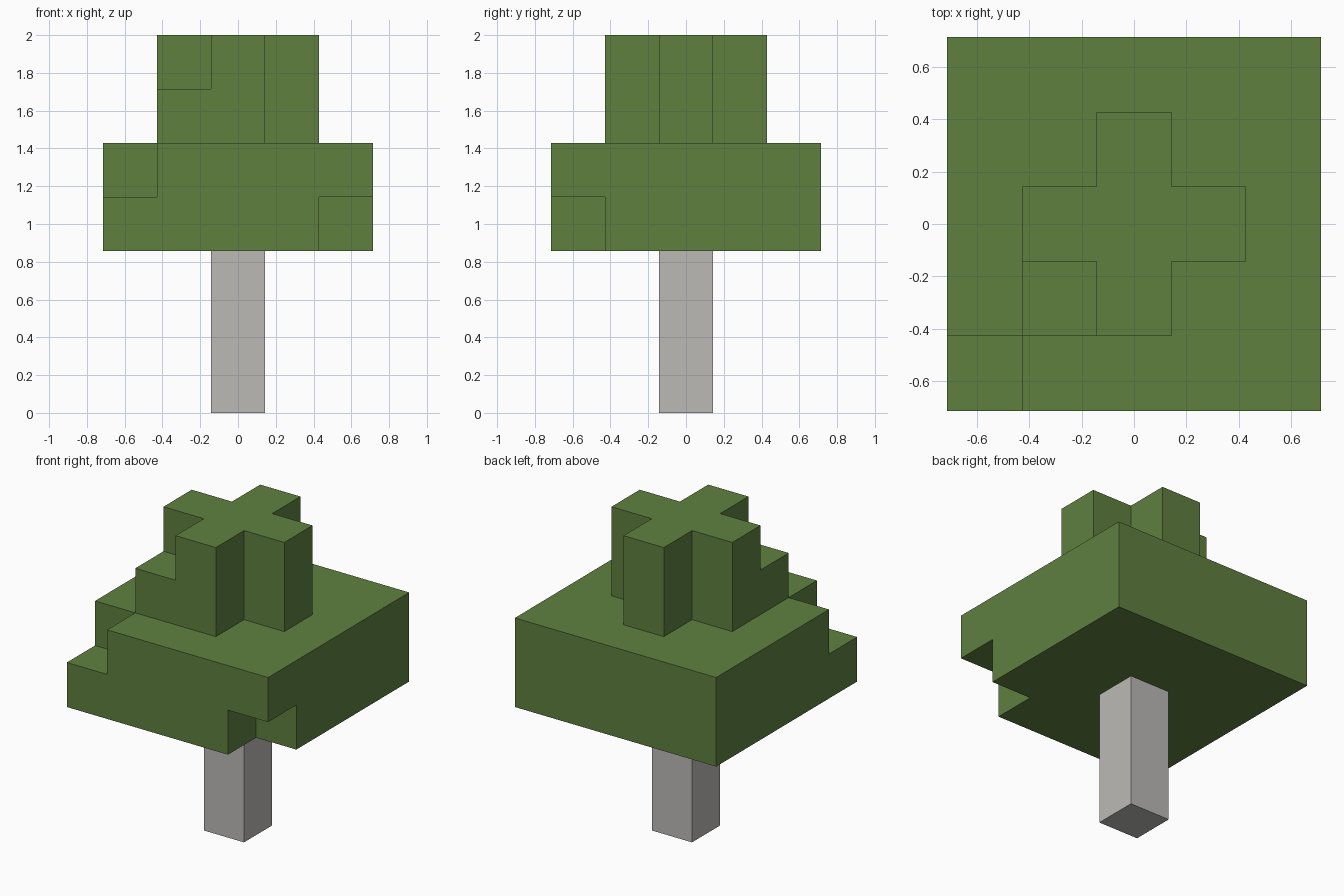
import bpy
import bmesh
import math
from mathutils import Vector

U = 2 / 7  # edge of one block; the tree is seven blocks tall

cube = bpy.data.objects.get("Cube")
if cube:
    bpy.data.objects.remove(cube, do_unlink=True)


def make_material(name, color):
    mat = bpy.data.materials.new(name)
    mat.use_nodes = True
    mat.diffuse_color = color
    bsdf = next(n for n in mat.node_tree.nodes if n.type == "BSDF_PRINCIPLED")
    bsdf.inputs["Base Color"].default_value = color
    bsdf.inputs["Roughness"].default_value = 0.9
    return mat


def block_solid(name, cells, mat):
    """Join unit blocks into one shell, keeping only the outside faces."""
    bm = bmesh.new()
    for cell in cells:
        for axis in range(3):
            for sign in (-1, 1):
                n = Vector((0, 0, 0))
                n[axis] = sign
                if tuple(int(c + d) for c, d in zip(cell, n)) in cells:
                    continue
                s = Vector((0, 0, 0))
                s[(axis + 1) % 3] = 1
                t = n.cross(s)
                mid = Vector(cell) + Vector((0, 0, 0.5)) + n / 2
                corners = [mid + (a * s + b * t) / 2
                           for a, b in ((-1, -1), (1, -1), (1, 1), (-1, 1))]
                bm.faces.new([bm.verts.new(c * U) for c in corners])
    bmesh.ops.remove_doubles(bm, verts=bm.verts, dist=0.001)
    # Merge coplanar squares into large flat faces
    bmesh.ops.dissolve_limit(bm, angle_limit=math.radians(1),
                             verts=bm.verts, edges=bm.edges)
    mesh = bpy.data.meshes.new(name)
    bm.to_mesh(mesh)
    bm.free()
    mesh.materials.append(mat)
    obj = bpy.data.objects.new(name, mesh)
    bpy.context.collection.objects.link(obj)
    return obj


leaf_green = make_material("leaf green", (0.115, 0.216, 0.051, 1))
bark_grey = make_material("pale bark grey", (0.503, 0.491, 0.468, 1))

# Trunk: a square post of three blocks
block_solid("trunk", {(0, 0, z) for z in range(3)}, bark_grey)

# Wide lower canopy, with two missing front corner blocks
wide = range(-2, 3)
canopy = {(x, y, z) for x in wide for y in wide for z in (3, 4)}
canopy -= {(-2, -2, 4), (2, -2, 3)}

# Cross-shaped crown, with one extra block in its front corner
near = range(-1, 2)
canopy |= {(x, y, z) for x in near for y in near for z in (5, 6) if x * y == 0}
canopy.add((-1, -1, 5))

block_solid("canopy", canopy, leaf_green)
